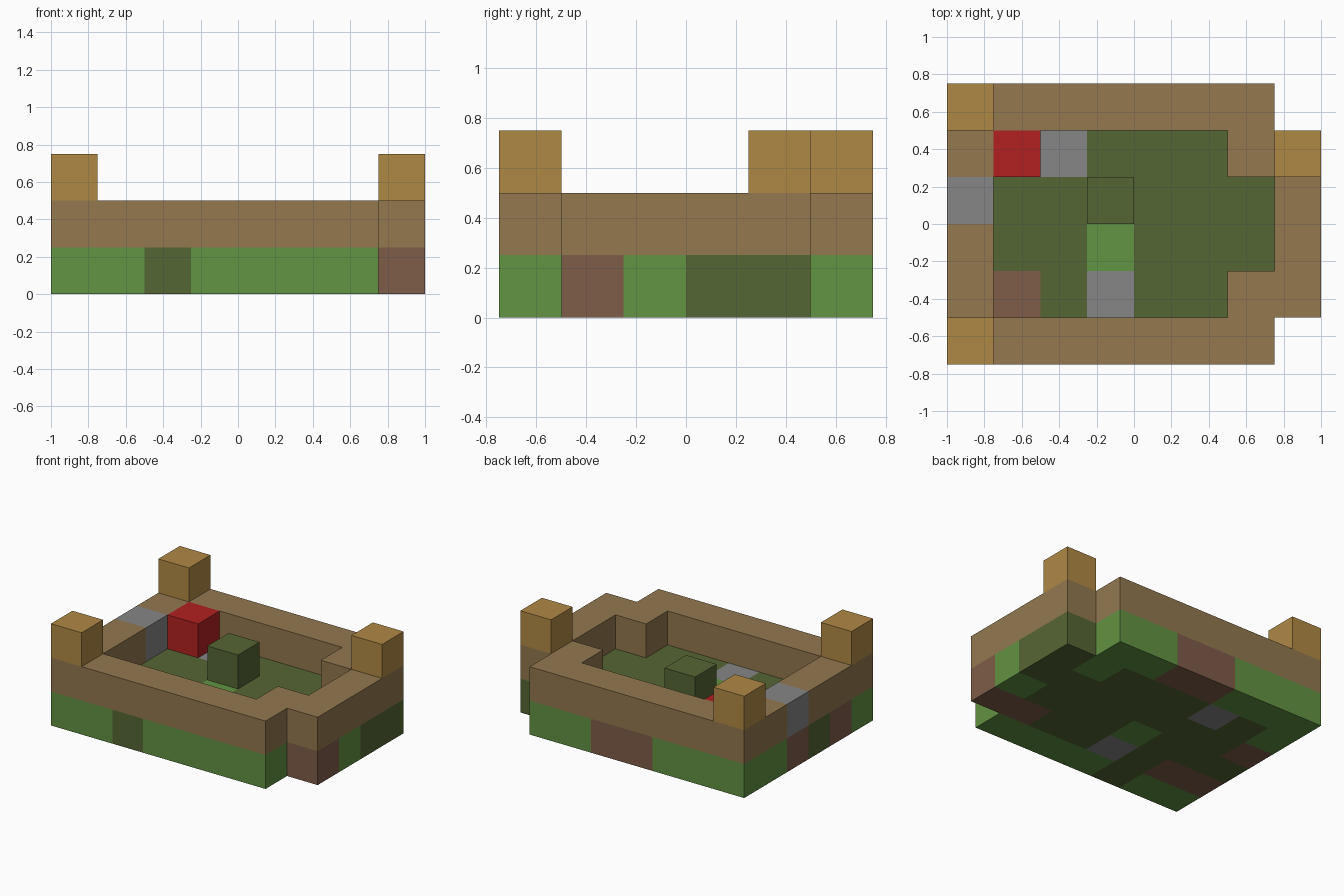
import bpy
import bmesh
from mathutils import Vector

if "Cube" in bpy.data.objects:
    bpy.data.objects.remove(bpy.data.objects["Cube"], do_unlink=True)

CELL = 0.25


def material(name, rgb):
    """Flat material from display colour, converted to linear."""
    lin = [((c / 255 + 0.055) / 1.055) ** 2.4 for c in rgb] + [1.0]
    m = bpy.data.materials.new(name)
    m.use_nodes = True
    m.diffuse_color = lin
    m.node_tree.nodes["Principled BSDF"].inputs["Base Color"].default_value = lin
    return m


MATERIALS = {
    "G": material("grass green", (98, 147, 66)),
    "D": material("moss green", (85, 102, 52)),
    "M": material("earth brown", (127, 93, 73)),
    "S": material("stone grey", (134, 134, 134)),
    "B": material("wall brown", (147, 120, 79)),
    "R": material("red", (178, 32, 33)),
    "W": material("light wood", (176, 137, 69)),
}

# Plans of each storey, back row first, left column at -x
GROUND = ["GGGMMGG.",
          "GDSDDDGD",
          "MDDDDDDD",
          "DDDGDDDG",
          "MMDSDDMM",
          "GGDGGGG."]
WALL = ["BBBBBBB.",
        "B.....BB",
        "S......B",
        "B......B",
        "B.....BB",
        "BBBBBBB."]


def read_plan(plan, level):
    return {(i, len(plan) - 1 - r, level): key
            for r, row in enumerate(plan) for i, key in enumerate(row) if key != "."}


parts = {
    "ground": read_plan(GROUND, 0),
    "wall": read_plan(WALL, 1),
    "red_block": {(1, 4, 1): "R"},
    "moss_block": {(3, 3, 1): "D"},
    "front_right_post": {(0, 0, 2): "W"},
    "back_right_post": {(0, 5, 2): "W"},
    "back_left_post": {(7, 4, 2): "W"},
}
occupied = {cell for cells in parts.values() for cell in cells}
AXES = [Vector((1, 0, 0)), Vector((0, 1, 0)), Vector((0, 0, 1))]


def build(name, cells):
    """Make the outer faces of a group of cubes, coloured per cube."""
    keys = sorted(set(cells.values()))
    bm = bmesh.new()
    for cell, key in cells.items():
        centre = Vector(cell) + Vector((-3.5, -2.5, 0.5))
        for a in range(3):
            for side in (1, -1):
                n = AXES[a] * side
                if tuple(int(c + d) for c, d in zip(cell, n)) in occupied:
                    continue
                u = AXES[(a + 1) % 3]
                v = n.cross(u)
                corners = [centre + (n + u * p + v * q) / 2
                           for p, q in ((-1, -1), (1, -1), (1, 1), (-1, 1))]
                face = bm.faces.new([bm.verts.new(c * CELL) for c in corners])
                face.material_index = keys.index(key)
    bmesh.ops.remove_doubles(bm, verts=bm.verts, dist=0.001)
    mesh = bpy.data.meshes.new(name)
    bm.to_mesh(mesh)
    bm.free()
    for key in keys:
        mesh.materials.append(MATERIALS[key])
    bpy.context.collection.objects.link(bpy.data.objects.new(name, mesh))


for part_name, part_cells in parts.items():
    build(part_name, part_cells)
